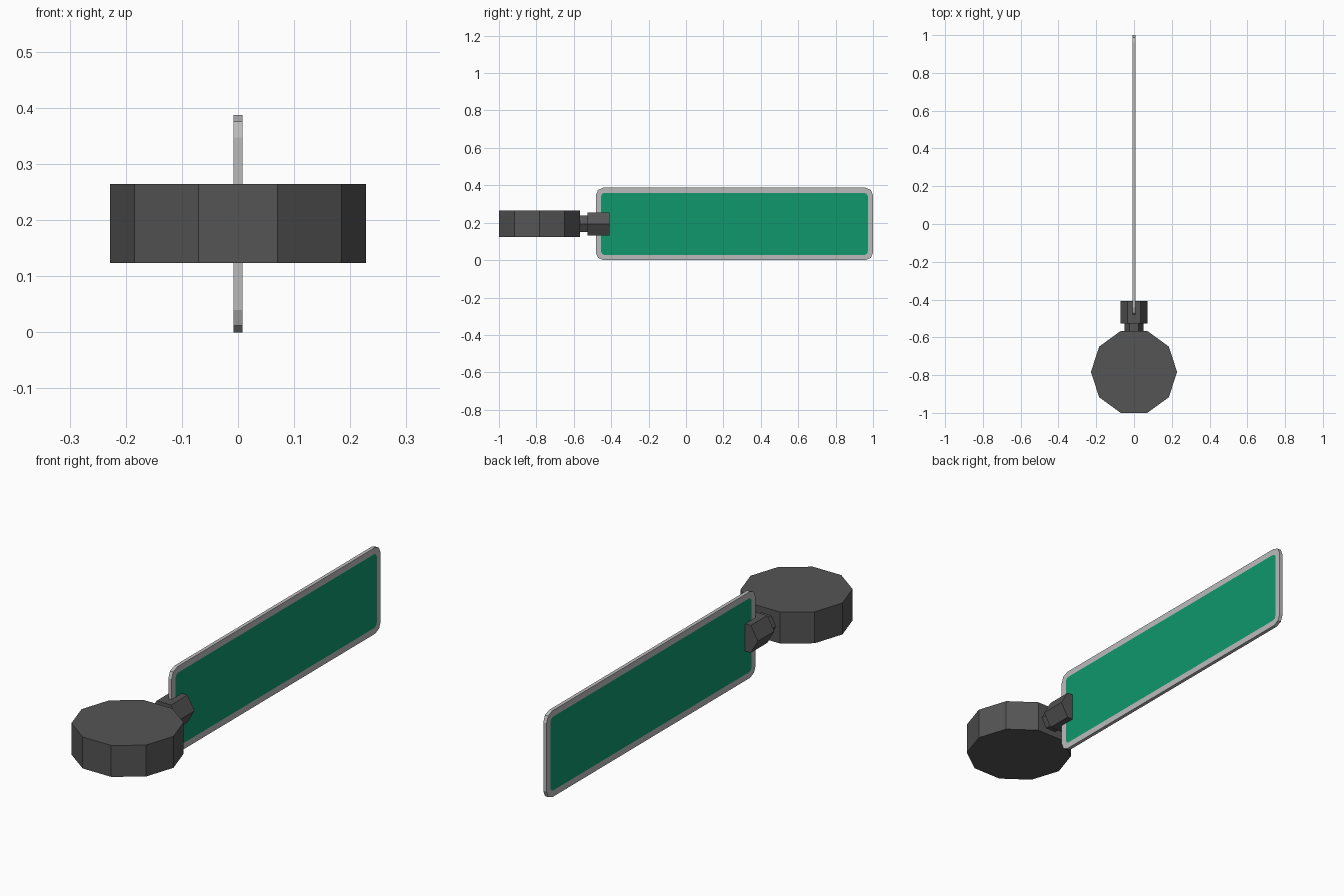
import bpy, bmesh
from math import pi, cos, sin
from mathutils import Matrix

if "Cube" in bpy.data.objects:
    bpy.data.objects.remove(bpy.data.objects["Cube"])


def material(name, rgb):
    m = bpy.data.materials.new(name)
    m.diffuse_color = (*rgb, 1)
    m.use_nodes = True
    m.node_tree.nodes["Principled BSDF"].inputs["Base Color"].default_value = m.diffuse_color
    return m


DARK = material("dark_grey", (0.09, 0.09, 0.09))
FRAME = material("light_grey", (0.5, 0.5, 0.5))
GREEN = material("sign_green", (0.005, 0.31, 0.15))


def finish(name, bm, *mats):
    bmesh.ops.recalc_face_normals(bm, faces=bm.faces)
    me = bpy.data.meshes.new(name)
    bm.to_mesh(me)
    bm.free()
    for m in mats:
        me.materials.append(m)
    ob = bpy.data.objects.new(name, me)
    bpy.context.collection.objects.link(ob)
    return ob


def prism(name, sides, radius, depth, centre, axis="Z"):
    # Prism with corners pointing along +x and -x
    bm = bmesh.new()
    bottom = [bm.verts.new((radius * cos(2 * pi * i / sides),
                            radius * sin(2 * pi * i / sides), -depth / 2))
              for i in range(sides)]
    face = bm.faces.new(bottom)
    top = bmesh.ops.extrude_face_region(bm, geom=[face])["geom"]
    bmesh.ops.translate(bm, vec=(0, 0, depth),
                        verts=[g for g in top if isinstance(g, bmesh.types.BMVert)])
    # the extruded source face is kept, closing the bottom
    turn = Matrix.Rotation(pi / 2, 4, "X") if axis == "Y" else Matrix.Identity(4)
    bmesh.ops.transform(bm, matrix=Matrix.Translation(centre) @ turn, verts=bm.verts)
    return finish(name, bm, DARK)


# Ten-sided post section and hexagonal bracket
prism("post_cap", 10, 0.228, 0.141, (0, -0.783, 0.194))
prism("bracket_neck", 6, 0.05, 0.10, (0, -0.555, 0.194), "Y")
prism("bracket_clamp", 6, 0.071, 0.117, (0, -0.467, 0.194), "Y")

# Sign plate: rounded corners, with a green panel inset on both faces
bm = bmesh.new()
size = Matrix.Diagonal((0.016, 1.482, 0.387, 1))
bmesh.ops.create_cube(bm, size=1, matrix=Matrix.Translation((0, 0.259, 0.1935)) @ size)
corners = [e for e in bm.edges if abs(e.verts[0].co.x - e.verts[1].co.x) > 0.01]
bmesh.ops.bevel(bm, geom=corners, offset=0.04, segments=2, profile=0.5, affect="EDGES")
bm.normal_update()
for panel in [f for f in bm.faces if abs(f.normal.x) > 0.9]:
    bmesh.ops.inset_individual(bm, faces=[panel], thickness=0.028, use_even_offset=True)
    panel.material_index = 1
finish("sign_plate", bm, FRAME, GREEN)
